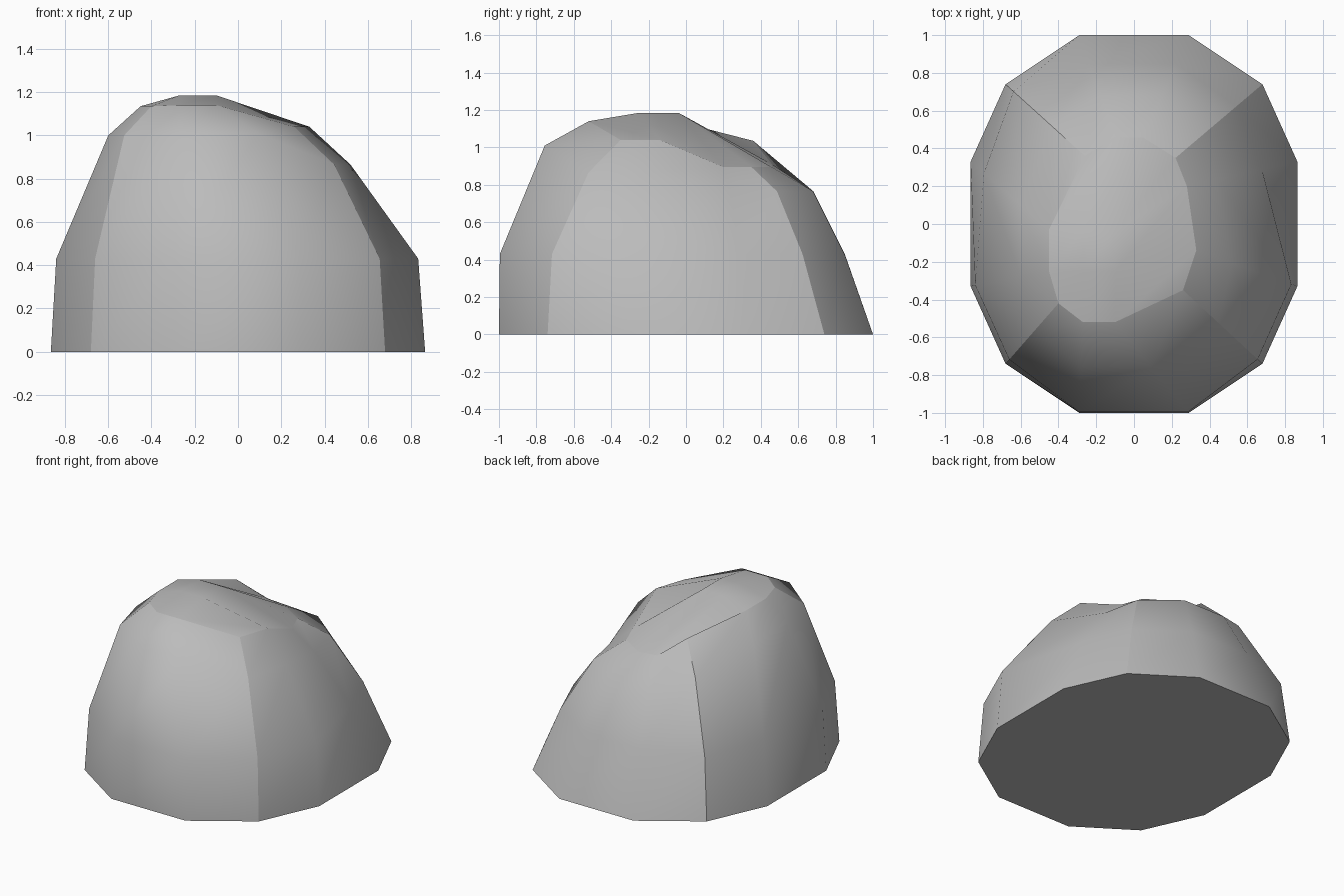
import bpy
import bmesh
from mathutils import Vector

cube = bpy.data.objects.get("Cube")
if cube:
    bpy.data.objects.remove(cube, do_unlink=True)

# Stone colour
stone = bpy.data.materials.new("stone_grey")
stone.use_nodes = True
grey = (0.5, 0.5, 0.5, 1)
stone.diffuse_color = grey
shader = stone.node_tree.nodes["Principled BSDF"]
shader.inputs["Base Color"].default_value = grey
shader.inputs["Roughness"].default_value = 0.9

# Symmetric ground outline, counter-clockwise from the front edge
quarter = [(0.29, -1), (0.68, -0.74), (0.865, -0.33)]
right_half = quarter + [(x, -y) for x, y in reversed(quarter)]
outline = right_half + [(-x, -y) for x, y in right_half]

# For each column: crown point, inward lean at the waist and shoulder, shoulder height
columns = [
    ((-0.10, -0.52, 1.14), 0.01, 0.51, 1.01),
    ((0.26, -0.35, 1.04), 0.06, 0.56, 0.865),
    ((0.33, -0.14, 1.04), 0.06, 0.645, 0.865),
    ((0.28, 0.20, 0.895), 0.32, 0.74, 0.765),
    ((0.22, 0.35, 0.895), 0.30, 0.65, 0.765),
    ((0.05, 0.457, 0.895), 0.28, 0.59, 0.765),
    ((-0.10, 0.46, 0.91), 0.28, 0.59, 0.765),
    ((-0.26, 0.36, 1.035), 0.10, 0.58, 0.865),
    ((-0.45, -0.03, 1.135), 0.17, 0.64, 0.98),
    ((-0.45, -0.25, 1.135), 0.06, 0.64, 1.0),
    ((-0.40, -0.42, 1.135), 0.07, 0.55, 1.0),
    ((-0.27, -0.52, 1.14), 0.01, 0.51, 1.01),
]
corners = {1, 4, 7, 10}
count = len(columns)
waist_height = 0.43

bm = bmesh.new()


def ring_point(foot, crown, lean, height):
    flat = Vector(foot).lerp(Vector(crown[:2]), lean)
    return bm.verts.new((flat.x, flat.y, height))


# Four rings from the ground to the crown
rings = [[], [], [], []]
for foot, (crown, waist, shoulder, height) in zip(outline, columns):
    rings[0].append(ring_point(foot, crown, 0, 0))
    rings[1].append(ring_point(foot, crown, waist, waist_height))
    rings[2].append(ring_point(foot, crown, shoulder, height))
    rings[3].append(bm.verts.new(crown))

# Sides and underside
for low, high in zip(rings, rings[1:]):
    for i in range(count):
        j = (i + 1) % count
        bm.faces.new((low[i], low[j], high[j], high[i]))
bm.faces.new(list(reversed(rings[0])))

# Crown, filled as a square grid around a small flat summit
crown = rings[3]
near, far = [[bm.verts.new((x, y, 1.185)) for x in (-0.27, -0.10)] for y in (-0.25, -0.04)]
grid = [
    [crown[10], crown[11], crown[0], crown[1]],
    [crown[9], *near, crown[2]],
    [crown[8], *far, crown[3]],
    [crown[7], crown[6], crown[5], crown[4]],
]
for front, back in zip(grid, grid[1:]):
    for i in range(len(front) - 1):
        bm.faces.new((front[i], front[i + 1], back[i + 1], back[i]))

# Smooth panels, with hard edges round the crown, the ground and the four corners
for face in bm.faces:
    face.smooth = True
for ring in (rings[0], rings[3]):
    for i in range(count):
        bm.edges.get((ring[i], ring[i - 1])).smooth = False
for low, high in zip(rings, rings[1:]):
    for i in corners:
        bm.edges.get((low[i], high[i])).smooth = False

mesh = bpy.data.meshes.new("boulder")
bm.to_mesh(mesh)
bm.free()
mesh.materials.append(stone)
boulder = bpy.data.objects.new("boulder", mesh)
bpy.context.collection.objects.link(boulder)
